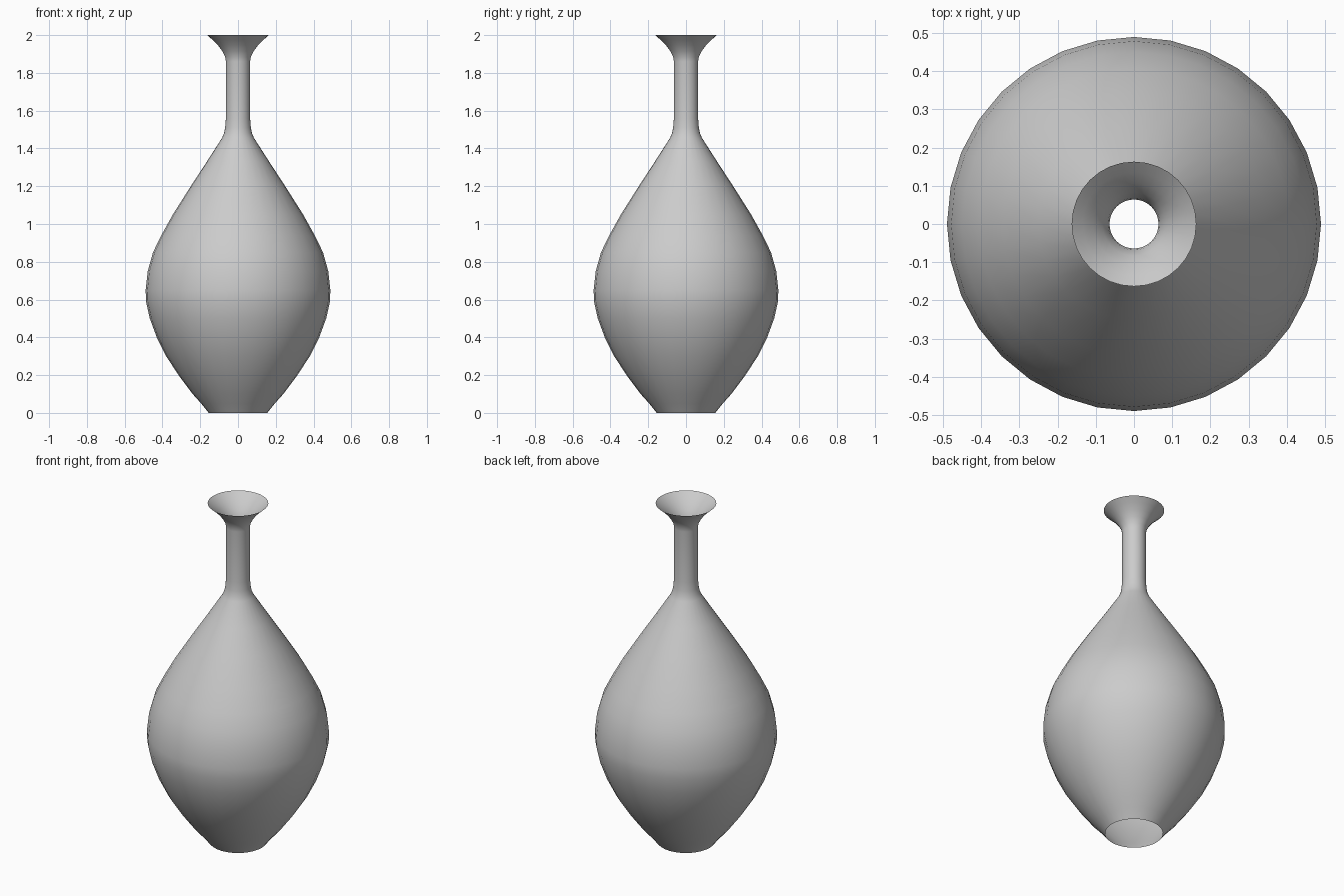
import bpy, bmesh, math

if "Cube" in bpy.data.objects:
    bpy.data.objects.remove(bpy.data.objects["Cube"])

# Vase profile as (radius, height), open at mouth and foot
PROFILE = [
    (0.155, 0.0), (0.195, 0.05), (0.24, 0.10), (0.315, 0.20), (0.38, 0.30),
    (0.43, 0.40), (0.467, 0.50), (0.487, 0.59), (0.489, 0.65), (0.478, 0.75),
    (0.45, 0.85), (0.406, 0.94), (0.345, 1.05), (0.25, 1.20), (0.165, 1.33),
    (0.085, 1.455), (0.074, 1.48), (0.068, 1.51), (0.064, 1.56), (0.064, 1.86),
    (0.068, 1.885), (0.083, 1.915), (0.107, 1.947), (0.135, 1.975), (0.163, 2.0),
]
SIDES = 32


def lathe(name, profile, sides):
    bm = bmesh.new()
    rings = []
    for r, z in profile:
        rings.append([bm.verts.new((r * math.cos(2 * math.pi * i / sides),
                                    r * math.sin(2 * math.pi * i / sides), z))
                      for i in range(sides)])
    for lo, hi in zip(rings, rings[1:]):
        for i in range(sides):
            j = (i + 1) % sides
            bm.faces.new((lo[i], lo[j], hi[j], hi[i])).smooth = True
    mesh = bpy.data.meshes.new(name)
    bm.to_mesh(mesh)
    bm.free()
    obj = bpy.data.objects.new(name, mesh)
    bpy.context.collection.objects.link(obj)
    return obj


# Thin single-walled vase body with neck and flared lip
lathe("vase", PROFILE, SIDES)
